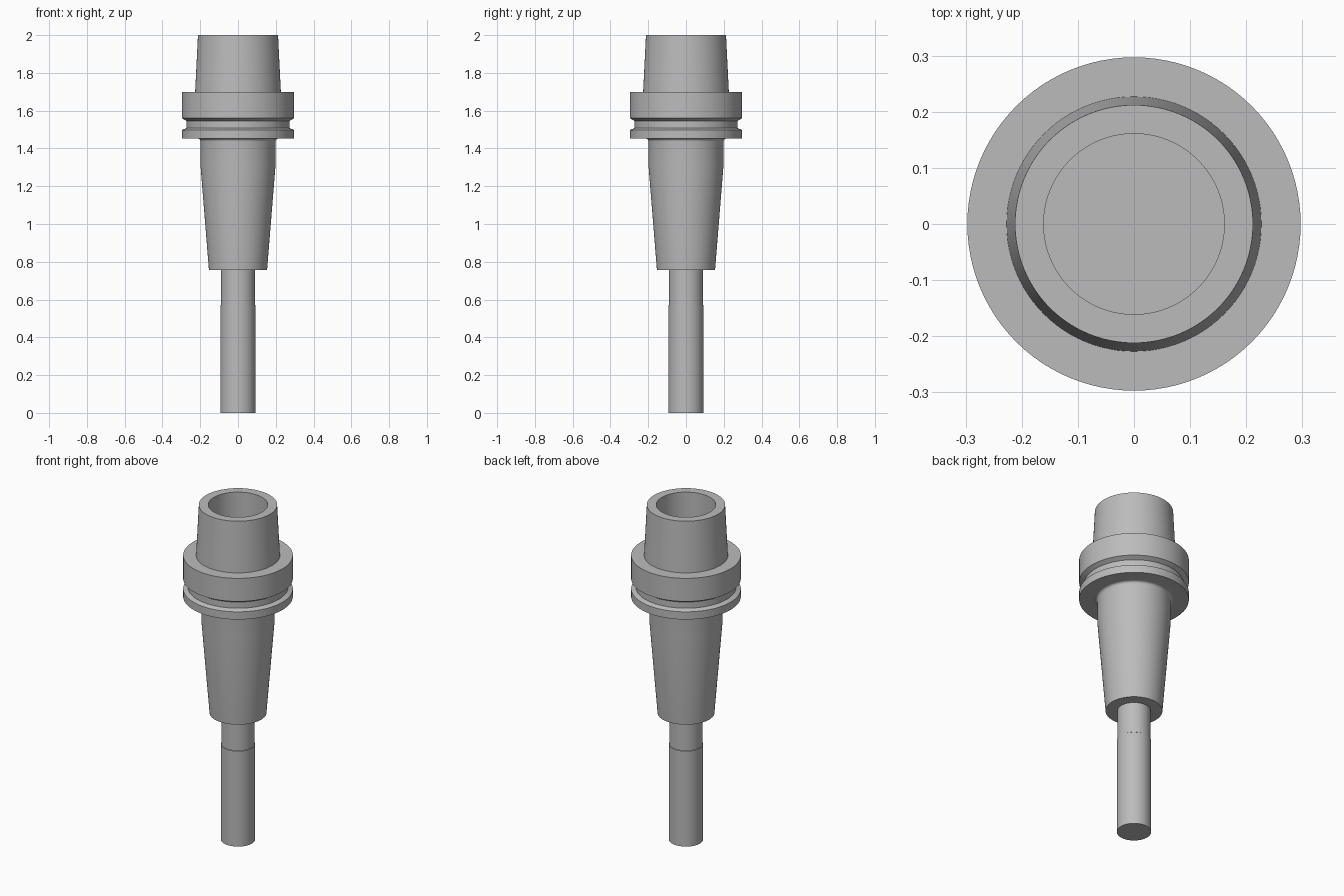
import bpy, bmesh, math

if "Cube" in bpy.data.objects:
    bpy.data.objects.remove(bpy.data.objects["Cube"])

SEG = 96

steel = bpy.data.materials.new("grey_steel")
steel.diffuse_color = (0.5, 0.5, 0.5, 1)
steel.use_nodes = True
steel.node_tree.nodes["Principled BSDF"].inputs["Base Color"].default_value = steel.diffuse_color


def lathe(name, profile):
    """Revolve (radius, z) points around z; radius 0 closes an end."""
    bm = bmesh.new()
    verts = [bm.verts.new((r, 0, z)) for r, z in profile]
    edges = [bm.edges.new(p) for p in zip(verts, verts[1:])]
    bmesh.ops.spin(bm, geom=verts + edges, cent=(0, 0, 0), axis=(0, 0, 1),
                   angle=2 * math.pi, steps=SEG, use_duplicate=False)
    bmesh.ops.remove_doubles(bm, verts=bm.verts, dist=1e-5)
    bmesh.ops.recalc_face_normals(bm, faces=bm.faces)
    mesh = bpy.data.meshes.new(name)
    bm.to_mesh(mesh)
    bm.free()
    mesh.materials.append(steel)
    obj = bpy.data.objects.new(name, mesh)
    bpy.context.collection.objects.link(obj)
    bpy.context.view_layer.objects.active = obj
    obj.select_set(True)
    bpy.ops.object.shade_smooth_by_angle(angle=math.radians(30))
    obj.select_set(False)
    return obj


# Cutting tool: full-width lower part and slightly slimmer shank
lathe("cutting_tool", [(0, 0), (0.093, 0), (0.093, 0.57), (0.0905, 0.572),
                       (0.0905, 0.78), (0, 0.78)])

# Holder: tapered nose, neck with small fillet, grooved flange, hollow cone
fillet = [(0.214 - 0.015 * math.cos(a), 1.437 + 0.015 * math.sin(a))
          for a in [math.radians(15 * i) for i in range(7)]]
lathe("tool_holder",
      [(0, 0.757), (0.154, 0.757), (0.199, 1.315)] + fillet +
      [(0.297, 1.452), (0.297, 1.498), (0.272, 1.508), (0.272, 1.545),
       (0.297, 1.56), (0.297, 1.698), (0.227, 1.698), (0.212, 2.0),
       (0.161, 2.0), (0.161, 1.7), (0, 1.7)])
